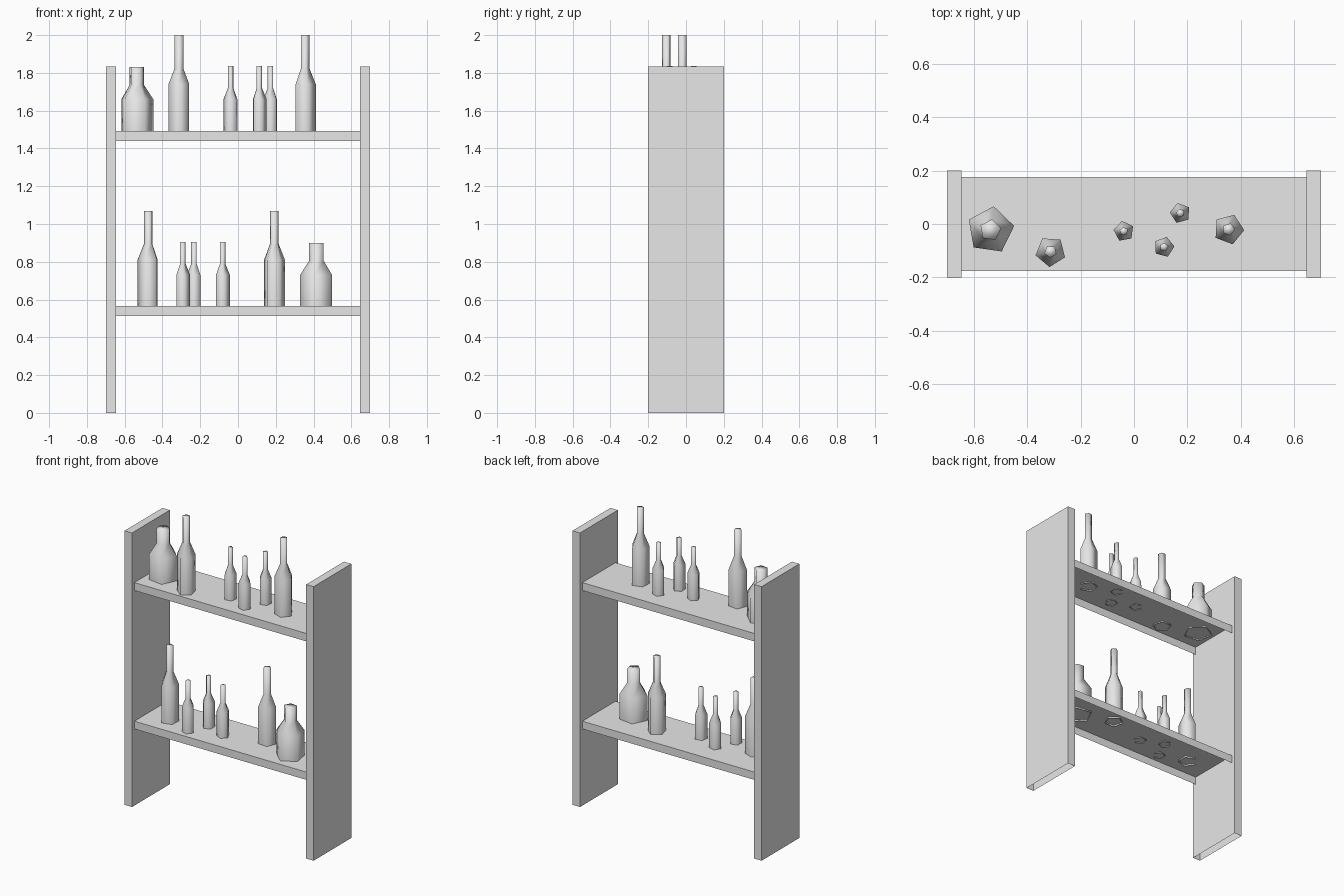
import bpy, bmesh, math

if "Cube" in bpy.data.objects:
    bpy.data.objects.remove(bpy.data.objects["Cube"])

grey = bpy.data.materials.new("plain_grey")
grey.diffuse_color = (0.8, 0.8, 0.8, 1)
grey.use_nodes = True
grey.node_tree.nodes["Principled BSDF"].inputs["Base Color"].default_value = grey.diffuse_color


def finish(name, bm, smooth=False):
    bmesh.ops.recalc_face_normals(bm, faces=bm.faces)
    me = bpy.data.meshes.new(name)
    for f in bm.faces:
        f.smooth = smooth
    # open undersides: drop the face(s) pointing straight down
    down = [f for f in bm.faces if f.normal.z < -0.99]
    bmesh.ops.delete(bm, geom=down, context='FACES_ONLY')
    bm.to_mesh(me)
    bm.free()
    me.materials.append(grey)
    ob = bpy.data.objects.new(name, me)
    bpy.context.collection.objects.link(ob)
    return ob


def board(name, x0, x1, y, z0, z1):
    bm = bmesh.new()
    bmesh.ops.create_cube(bm, size=1)
    for v in bm.verts:
        v.co = (x0 if v.co.x < 0 else x1, math.copysign(y, v.co.y),
                z0 if v.co.z < 0 else z1)
    bm.normal_update()
    return finish(name, bm)


# Five-sided bottle profiles: (radius, height)
TALL = [(0.058, -0.01), (0.058, 0.245), (0.024, 0.33), (0.024, 0.505)]
SMALL = [(r * 0.675, h * 0.675) for r, h in TALL]
WIDE = [(0.09, -0.01), (0.09, 0.165), (0.041, 0.24), (0.041, 0.335)]


def bottle(name, profile, x, y, z, angle):
    bm = bmesh.new()
    rings = []
    for r, h in profile:
        rings.append([bm.verts.new((x + r * math.cos(math.radians(angle + 72 * k)),
                                    y + r * math.sin(math.radians(angle + 72 * k)), z + h))
                      for k in range(5)])
    for a, b in zip(rings, rings[1:]):
        for k in range(5):
            n = (k + 1) % 5
            bm.faces.new((a[k], a[n], b[n], b[k]))
    bm.faces.new(rings[0][::-1])
    bm.faces.new(rings[-1])
    bm.normal_update()
    return finish(name, bm, smooth=True)


# Side panels
board("left_side_panel", -0.70, -0.645, 0.2, 0, 1.835)
board("right_side_panel", 0.645, 0.70, 0.2, 0, 1.835)

# Shelves
board("lower_shelf", -0.645, 0.645, 0.175, 0.513, 0.565)
board("upper_shelf", -0.645, 0.645, 0.175, 1.44, 1.493)

# Bottles: the lower group is the upper group turned half way round and shifted
group = [
    ("wide_bottle", WIDE, -0.537, -0.023, 10),
    ("tall_bottle_a", TALL, -0.312, -0.103, 50),
    ("small_bottle_a", SMALL, -0.038, -0.027, 100),
    ("small_bottle_b", SMALL, 0.112, -0.086, 3),
    ("small_bottle_c", SMALL, 0.173, 0.041, 33),
    ("tall_bottle_b", TALL, 0.354, -0.02, -3),
]
for name, profile, x, y, a in group:
    bottle("upper_" + name, profile, x, y, 1.495, a)
    bottle("lower_" + name, profile, -x - 0.12, -y - 0.067, 0.565, a + 180)
